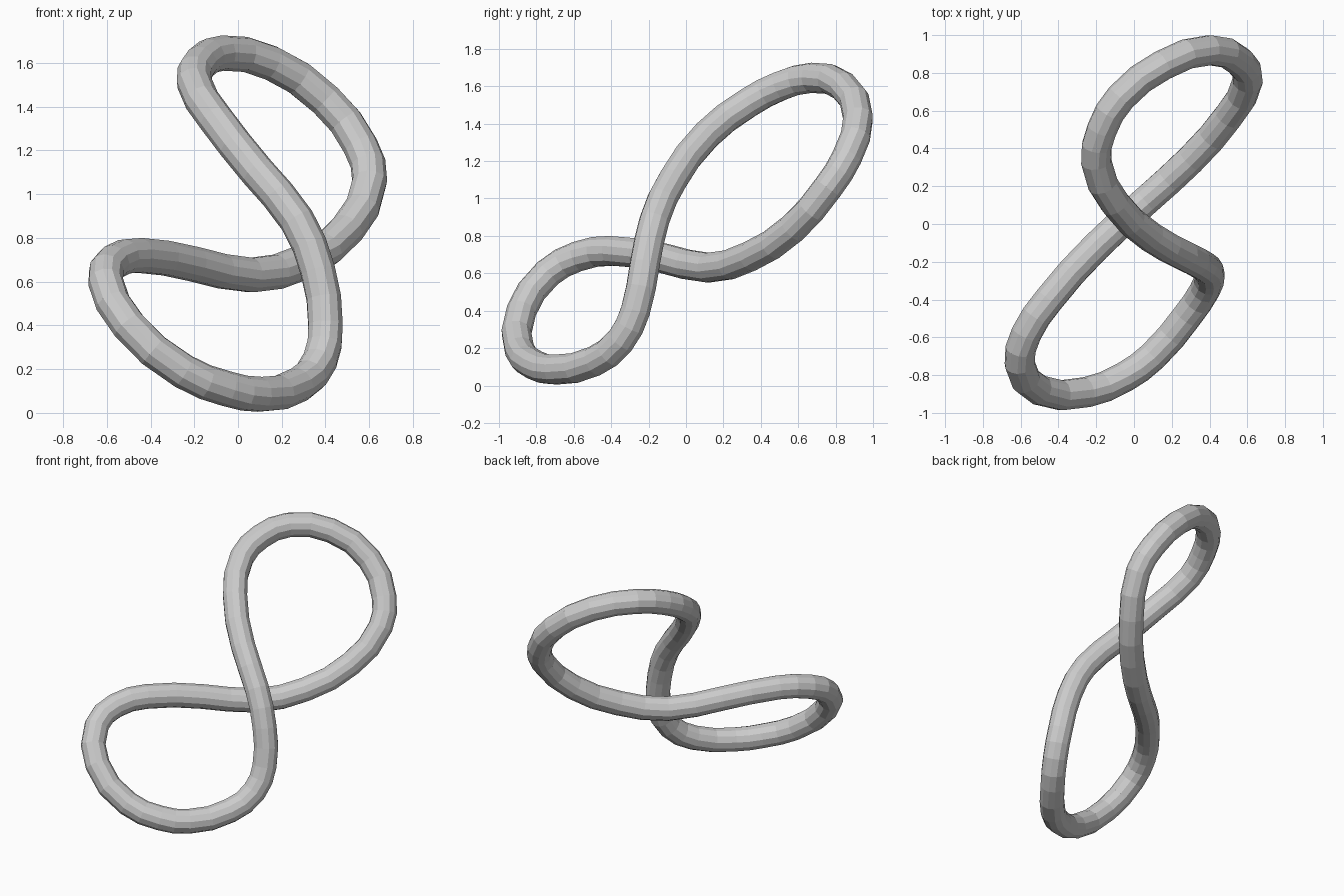
import bpy

# Centre line of the twisted figure-eight loop
PATH = [
    (0.10, -0.70, 0.085), (0.28, -0.49, 0.13), (0.375, -0.35, 0.24),
    (0.40, -0.27, 0.40), (0.365, -0.22, 0.65), (0.27, -0.17, 0.88),
    (0.09, -0.07, 1.10), (-0.10, 0.11, 1.34), (-0.20, 0.33, 1.51),
    (-0.17, 0.50, 1.60), (-0.07, 0.67, 1.645), (0.15, 0.84, 1.60),
    (0.40, 0.92, 1.43), (0.56, 0.86, 1.22), (0.602, 0.76, 1.06),
    (0.50, 0.57, 0.84), (0.30, 0.34, 0.69), (0.06, 0.12, 0.63),
    (-0.20, -0.12, 0.68), (-0.45, -0.40, 0.72), (-0.57, -0.58, 0.69),
    (-0.605, -0.74, 0.60), (-0.50, -0.88, 0.40), (-0.25, -0.89, 0.19),
    (-0.05, -0.81, 0.11),
]

# Closed smooth path swept with a 12-sided round section
curve = bpy.data.curves.new("loop_tube", 'CURVE')
curve.dimensions = '3D'
curve.resolution_u = 2
curve.bevel_depth = 0.081
curve.bevel_resolution = 4
spline = curve.splines.new('BEZIER')
spline.bezier_points.add(len(PATH) - 1)
for point, co in zip(spline.bezier_points, PATH):
    point.co = co
    point.handle_left_type = point.handle_right_type = 'AUTO'
spline.use_cyclic_u = True
spline.use_smooth = False

tube = bpy.data.objects.new("loop_tube", curve)
bpy.context.collection.objects.link(tube)
bpy.context.view_layer.objects.active = tube
tube.select_set(True)
bpy.ops.object.convert(target='MESH')
bpy.ops.object.shade_flat()
